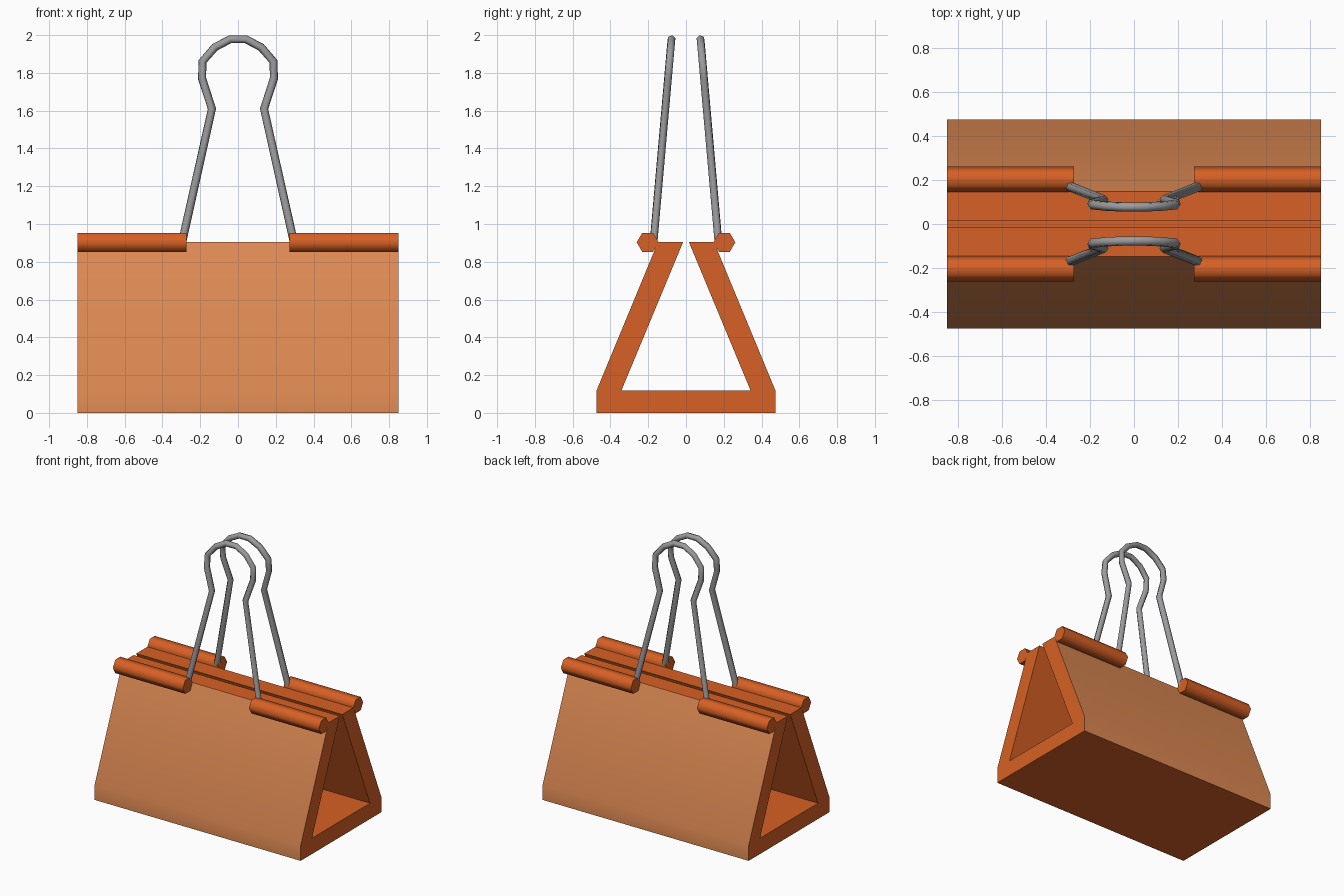
import bpy, bmesh, math
from mathutils import Vector

if "Cube" in bpy.data.objects:
    bpy.data.objects.remove(bpy.data.objects["Cube"])


def material(name, rgb):
    m = bpy.data.materials.new(name)
    m.diffuse_color = (*rgb, 1)
    m.use_nodes = True
    m.node_tree.nodes["Principled BSDF"].inputs["Base Color"].default_value = m.diffuse_color
    return m


orange = material("orange", (0.68, 0.118, 0.018))
pale_orange = material("pale_orange", (0.72, 0.25, 0.085))
steel = material("steel_grey", (0.33, 0.33, 0.34))


def finish(obj, angle):
    bpy.ops.object.select_all(action='DESELECT')
    obj.select_set(True)
    bpy.context.view_layer.objects.active = obj
    bpy.ops.object.shade_smooth_by_angle(angle=math.radians(angle))


def extrude_x(name, profile, x0, x1, mats, angle):
    """Extrude a closed (y, z) outline along x."""
    bm = bmesh.new()
    face = bm.faces.new([bm.verts.new((x0, y, z)) for y, z in profile])
    ext = bmesh.ops.extrude_face_region(bm, geom=[face])
    moved = [v for v in ext["geom"] if isinstance(v, bmesh.types.BMVert)]
    bmesh.ops.translate(bm, verts=moved, vec=(x1 - x0, 0, 0))
    bmesh.ops.recalc_face_normals(bm, faces=bm.faces)
    me = bpy.data.meshes.new(name)
    bm.to_mesh(me)
    bm.free()
    obj = bpy.data.objects.new(name, me)
    bpy.context.collection.objects.link(obj)
    for m in mats:
        me.materials.append(m)
    finish(obj, angle)
    return obj


# Spring body: open triangular channel, outer walls paler
half = [(0.475, 0), (0.475, 0.115), (0.148, 0.905), (0.015, 0.905), (0.342, 0.118)]
profile = half + [(-y, z) for y, z in reversed(half)]
body = extrude_x("clip_body", profile, -0.85, 0.85, [orange, pale_orange], 30)
for p in body.data.polygons:
    if p.normal.y * p.center.y > 0 and abs(p.normal.y) > 0.5 and p.normal.z > -0.1:
        p.material_index = 1

# Rolled hinge sleeves: hexagonal tubes along the lips
for side, sy in (("front", -1), ("back", 1)):
    hexagon = [(sy * 0.203 + 0.058 * math.cos(i * math.pi / 3),
                0.903 + 0.058 * math.sin(i * math.pi / 3)) for i in range(6)]
    for end, x0, x1 in (("left", -0.85, -0.273), ("right", 0.273, 0.85)):
        extrude_x(f"{side}_{end}_sleeve", hexagon, x0, x1, [orange], 65)

# Wire handles: keyhole loops leaning together
half_path = [(0.3, 0.885), (0.138, 1.61), (0.19, 1.77), (0.188, 1.86),
             (0.123, 1.935), (0.042, 1.978)]
path = half_path + [(-x, z) for x, z in reversed(half_path)]
for side, sy in (("front", -1), ("back", 1)):
    curve = bpy.data.curves.new(f"{side}_handle", 'CURVE')
    curve.dimensions = '3D'
    curve.bevel_depth = 0.022
    curve.bevel_resolution = 1
    curve.use_fill_caps = True
    spline = curve.splines.new('POLY')
    spline.points.add(len(path) - 1)
    for pt, (x, z) in zip(spline.points, path):
        pt.co = (x, sy * (0.172 - 0.088 * (z - 0.9)), z, 1)
    curve.materials.append(steel)
    obj = bpy.data.objects.new(f"{side}_handle", curve)
    bpy.context.collection.objects.link(obj)
    bpy.ops.object.select_all(action='DESELECT')
    obj.select_set(True)
    bpy.context.view_layer.objects.active = obj
    bpy.ops.object.convert(target='MESH')
    finish(bpy.context.view_layer.objects.active, 65)
